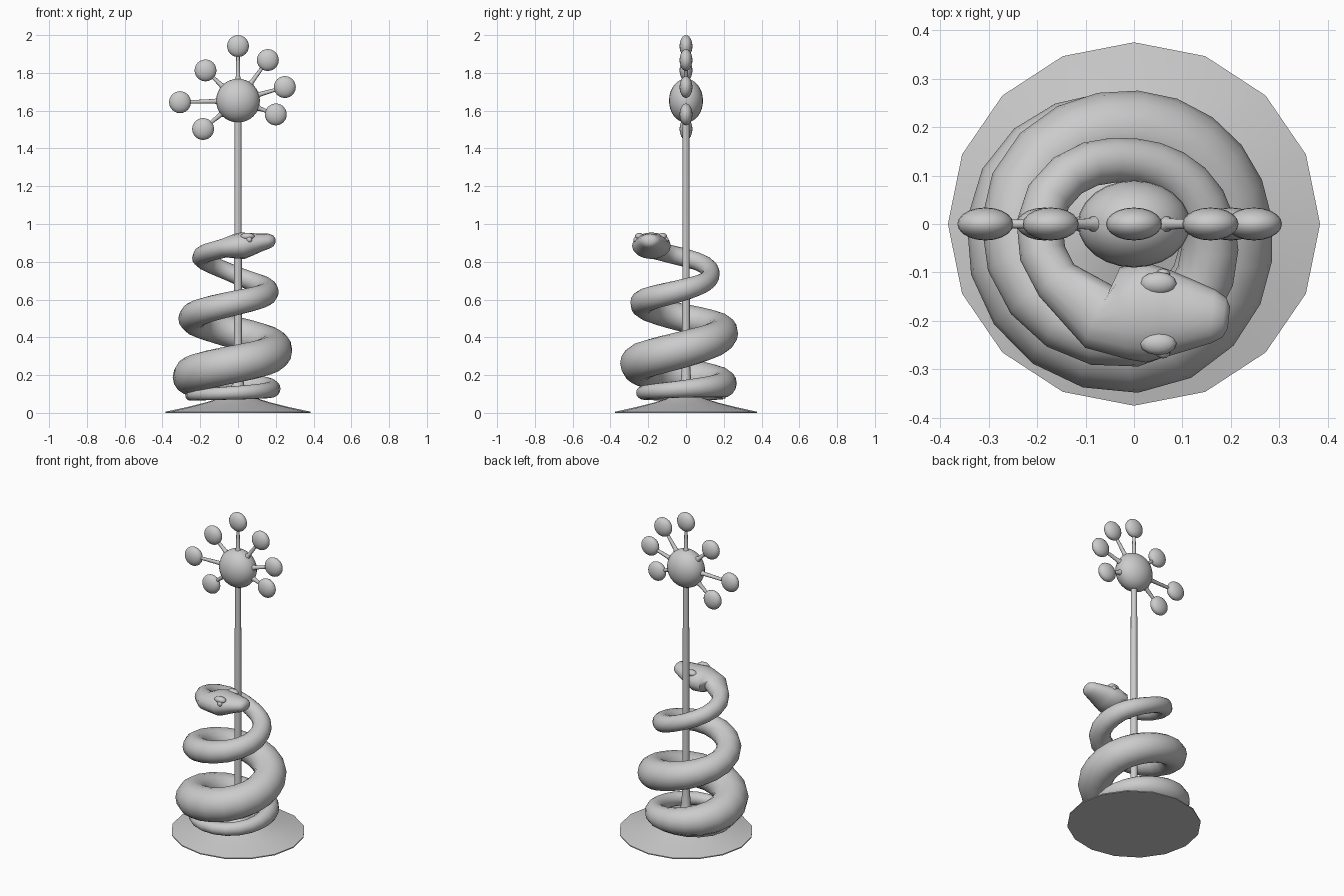
import bpy, bmesh
from math import sin, cos, pi, radians
from mathutils import Vector

if "Cube" in bpy.data.objects:
    bpy.data.objects.remove(bpy.data.objects["Cube"])


def finish(bm, name, angle=50):
    bmesh.ops.recalc_face_normals(bm, faces=bm.faces)
    me = bpy.data.meshes.new(name)
    bm.to_mesh(me)
    bm.free()
    ob = bpy.data.objects.new(name, me)
    bpy.context.collection.objects.link(ob)
    bpy.ops.object.select_all(action='DESELECT')
    ob.select_set(True)
    bpy.context.view_layer.objects.active = ob
    bpy.ops.object.shade_smooth_by_angle(angle=radians(angle))
    return ob


def skin(bm, rings):
    """Join equal vertex rings into a capped tube."""
    vs = [[bm.verts.new(p) for p in ring] for ring in rings]
    n = len(vs[0])
    for a, b in zip(vs, vs[1:]):
        for i in range(n):
            bm.faces.new((a[i], a[(i + 1) % n], b[(i + 1) % n], b[i]))
    bm.faces.new(vs[0])
    bm.faces.new(vs[-1])


def ball(name, loc, size, seg=20, rings=12):
    bm = bmesh.new()
    bmesh.ops.create_uvsphere(bm, u_segments=seg, v_segments=rings, radius=1)
    for v in bm.verts:
        v.co = Vector(v.co[i] * size[i] + loc[i] for i in range(3))
    return finish(bm, name)


# Flared base and pole, one turned profile
profile = [(0.38, 0), (0.38, 0.006), (0.27, 0.03), (0.17, 0.055), (0.09, 0.08),
           (0.055, 0.095), (0.037, 0.125), (0.027, 0.18), (0.021, 0.27), (0.018, 1.6)]
bm = bmesh.new()
skin(bm, [[(1.012 * r * cos(2 * pi * i / 16), 0.988 * r * sin(2 * pi * i / 16), z)
           for i in range(16)] for r, z in profile])
finish(bm, "base_and_pole")

# Topper: hub with seven balls on spokes
hub = Vector((0, 0, 1.653))
ball("hub", hub, (0.116, 0.09, 0.116), 24, 16)
knobs = [(0, 1.942), (0.158, 1.868), (0.248, 1.725), (0.2, 1.58),
         (-0.185, 1.503), (-0.307, 1.645), (-0.172, 1.813)]
for x, z in knobs:
    end = Vector((x, 0, z))
    ball("knob", end, (0.058, 0.034, 0.058))
    d = (end - hub).normalized()
    s = d.cross(Vector((0, 1, 0)))
    stops = [(hub + d * 0.1, 0.022), (hub + d * 0.125, 0.012), (end - d * 0.045, 0.009)]
    bm = bmesh.new()
    skin(bm, [[p + r * (s * cos(a) + Vector((0, sin(a), 0)))
               for a in (2 * pi * i / 10 for i in range(10))] for p, r in stops])
    finish(bm, "spoke")

# Snake body: one row per quarter turn down from the head (distance, height, thickness)
quarters = [(0.19, 0.88, 0.05), (0.195, 0.82, 0.048), (0.13, 0.725, 0.047),
            (0.152, 0.655, 0.057), (0.23, 0.585, 0.065), (0.242, 0.5, 0.074),
            (0.19, 0.42, 0.086), (0.19, 0.34, 0.096), (0.25, 0.262, 0.099),
            (0.248, 0.19, 0.098), (0.195, 0.15, 0.07), (0.178, 0.128, 0.047),
            (0.228, 0.107, 0.036), (0.252, 0.092, 0.027), (0.2, 0.086, 0.012)]


def sample(t):
    """Smooth interpolation between the quarter-turn rows."""
    last = len(quarters) - 1
    k = min(int(t), last - 1)
    u = t - k
    p = [Vector(quarters[min(max(k + j, 0), last)]) for j in (-1, 0, 1, 2)]
    return 0.5 * (2 * p[1] + (p[2] - p[0]) * u + (2 * p[0] - 5 * p[1] + 4 * p[2] - p[3]) * u * u
                  + (3 * p[1] - p[0] - 3 * p[2] + p[3]) * u ** 3)


path = []
steps = 5
for i in range(14 * steps, 2, -1):
    t = i / steps
    rho, z, r = sample(t)
    a = -pi / 2 * (1 + t)
    path.append((Vector((rho * cos(a), rho * sin(a), z)), r, r))
# Head: wedge shaped sections to the snout (x, y, z, half width, half height)
for x, y, z, w, h in [(-0.07, -0.193, 0.873, 0.07, 0.051), (-0.02, -0.185, 0.881, 0.096, 0.064),
                      (0.025, -0.183, 0.885, 0.103, 0.071), (0.07, -0.185, 0.893, 0.09, 0.06),
                      (0.12, -0.188, 0.903, 0.072, 0.048), (0.165, -0.191, 0.91, 0.055, 0.039),
                      (0.187, -0.193, 0.912, 0.041, 0.029), (0.196, -0.194, 0.912, 0.022, 0.014)]:
    path.append((Vector((x, y, z)), w, h))
rings = []
for i, (p, w, h) in enumerate(path):
    d = (path[min(i + 1, len(path) - 1)][0] - path[max(i - 1, 0)][0]).normalized()
    side = d.cross(Vector((0, 0, 1))).normalized()
    up = side.cross(d)
    rings.append([p + side * w * cos(2 * pi * k / 16) + up * h * sin(2 * pi * k / 16)
                  for k in range(16)])
bm = bmesh.new()
skin(bm, rings)
finish(bm, "snake", 60)

# Eyes and brow ridges on both sides of the head
for s in (-1, 1):
    ball("eye", (0.06, -0.185 + s * 0.08, 0.917), (0.015, 0.013, 0.015), 12, 8)
    ball("brow", (0.05, -0.185 + s * 0.062, 0.934), (0.038, 0.024, 0.019), 12, 8)
